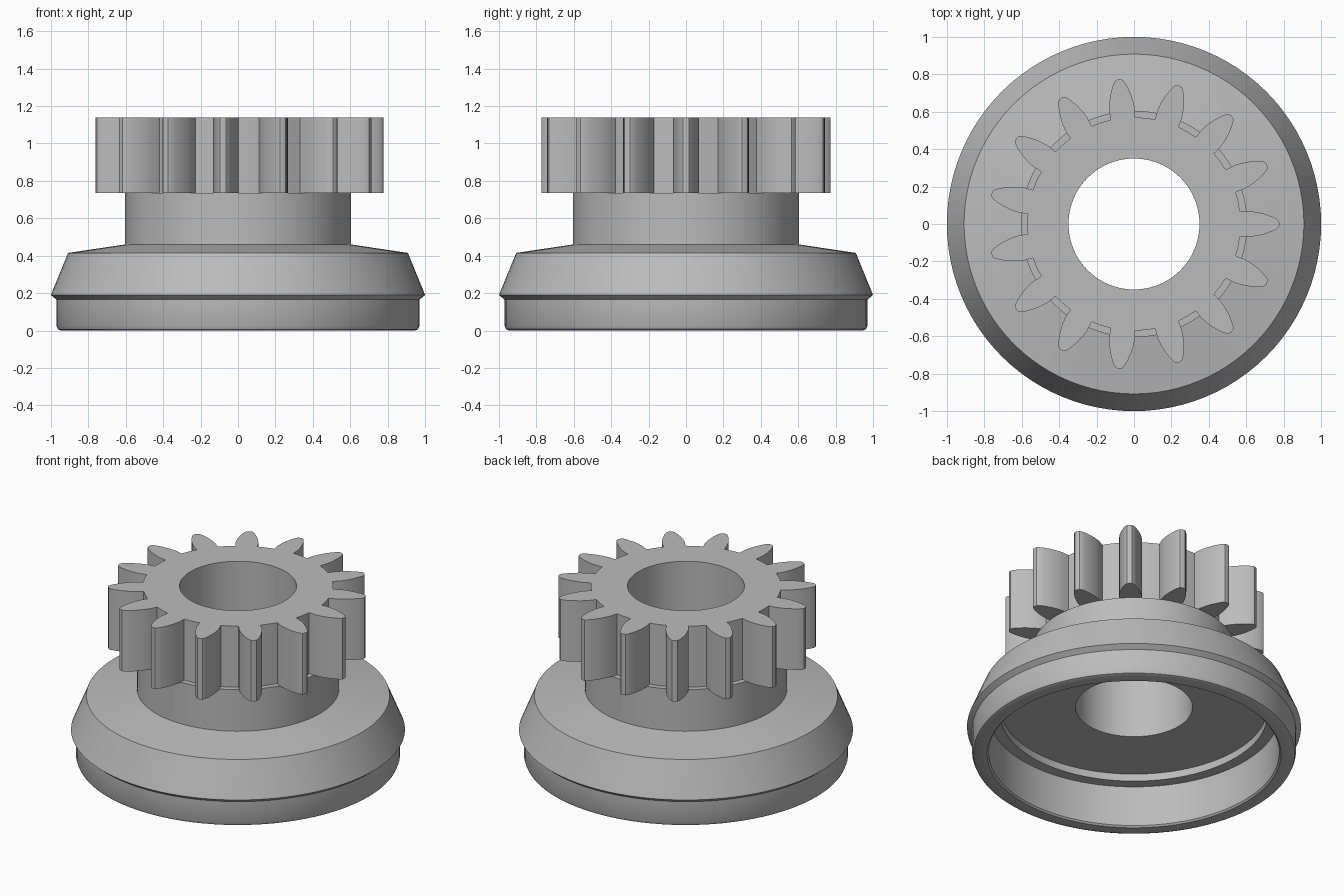
import bpy, math

cube = bpy.data.objects.get("Cube")
if cube:
    bpy.data.objects.remove(cube, do_unlink=True)

steel = bpy.data.materials.new("matte grey steel")
steel.use_nodes = True
colour = (0.5, 0.5, 0.5, 1)
steel.diffuse_color = colour
steel.node_tree.nodes["Principled BSDF"].inputs["Base Color"].default_value = colour

TEETH = 15
BORE, CORE = 0.35, 0.56
GEAR_BOTTOM, GEAR_TOP = 0.735, 1.138


def ring(angles, radius, z):
    return [(radius * math.cos(a), radius * math.sin(a), z) for a in angles]


def skin(name, rings):
    """Join successive closed rings of equal length with quads."""
    n = len(rings[0])
    verts = [v for r in rings for v in r]
    faces = [(i * n + k, i * n + (k + 1) % n,
              (i + 1) * n + (k + 1) % n, (i + 1) * n + k)
             for i in range(len(rings) - 1) for k in range(n)]
    mesh = bpy.data.meshes.new(name)
    mesh.from_pydata(verts, [], faces)
    mesh.materials.append(steel)
    obj = bpy.data.objects.new(name, mesh)
    bpy.context.collection.objects.link(obj)
    bpy.ops.object.select_all(action='DESELECT')
    obj.select_set(True)
    bpy.context.view_layer.objects.active = obj
    bpy.ops.object.shade_smooth_by_angle(angle=math.radians(28))
    return obj


# Flared base with stepped hollow underside, neck and lower bore
profile = [
    (BORE, GEAR_BOTTOM), (BORE, 0.325), (0.80, 0.325), (0.80, 0.277),
    (0.87, 0.277), (0.87, 0.01), (0.88, 0), (0.945, 0), (0.962, 0.007),
    (0.97, 0.025), (0.97, 0.165), (1.0, 0.19), (0.908, 0.415),
    (0.605, 0.46), (0.605, GEAR_BOTTOM), (CORE, GEAR_BOTTOM),
]
turn = [math.tau * k / 96 for k in range(96)]
skin("flared_base", [ring(turn, r, z) for r, z in profile])

# Pinion: one tooth flank as (radius, half width), mirrored and repeated
flank = [(0.57, 0.066), (0.62, 0.069), (0.66, 0.064), (0.70, 0.054),
         (0.74, 0.039), (0.765, 0.026), (0.775, 0.016)]
half = [(r, math.atan2(w, r)) for r, w in flank]
pitch = math.tau / TEETH
tooth = [(r, -a) for r, a in half] + [(0.778, 0)] + [(r, a) for r, a in reversed(half)]
tooth.append((0.57, pitch / 2))
outline = [(r, a + i * pitch) for i in range(TEETH) for r, a in tooth]
angles = [a for r, a in outline]


def gear_ring(z):
    return [(r * math.cos(a), r * math.sin(a), z) for r, a in outline]


skin("pinion_gear", [
    ring(angles, CORE, GEAR_BOTTOM), gear_ring(GEAR_BOTTOM),
    gear_ring(GEAR_TOP), ring(angles, BORE, GEAR_TOP),
    ring(angles, BORE, GEAR_BOTTOM),
])
